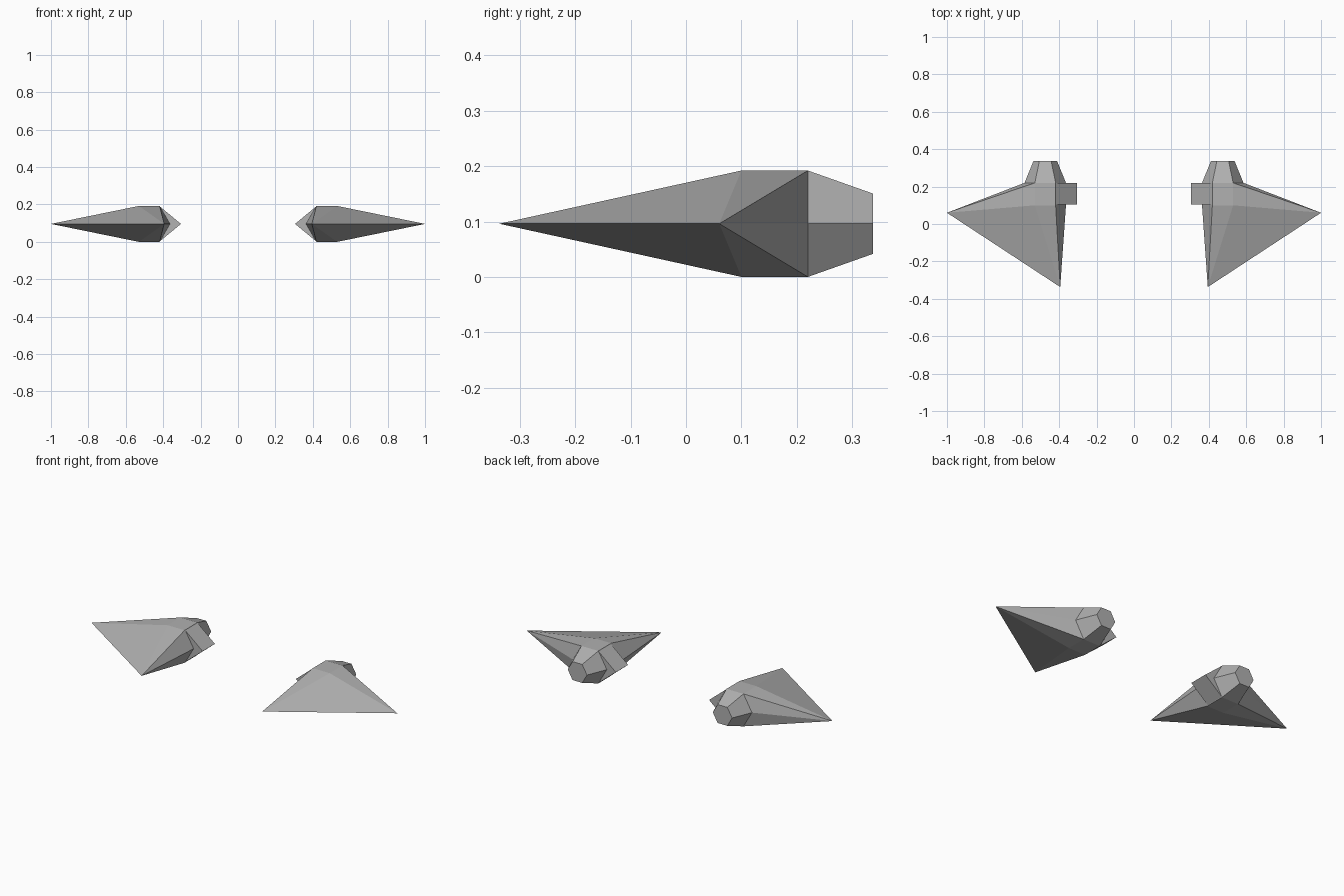
import bpy, bmesh
from math import cos, sin, pi

if "Cube" in bpy.data.objects:
    bpy.data.objects.remove(bpy.data.objects["Cube"])

CX, CZ, R = 0.4745, 0.096, 0.1108      # hexagon centre and radius
Y0, Y1, Y2 = 0.10, 0.22, 0.337         # front ring, rear ring, nozzle end

# Dark grey metal
metal = bpy.data.materials.new("dark_grey")
metal.diffuse_color = (0.44, 0.44, 0.44, 1)
metal.use_nodes = True
metal.node_tree.nodes["Principled BSDF"].inputs["Base Color"].default_value = metal.diffuse_color


def ring(r, y, side):
    return [(side * (CX + r * cos(i * pi / 3)), y, CZ + r * sin(i * pi / 3)) for i in range(6)]


def make(name, bm):
    bmesh.ops.recalc_face_normals(bm, faces=bm.faces)
    me = bpy.data.meshes.new(name)
    bm.to_mesh(me)
    bm.free()
    me.materials.append(metal)
    ob = bpy.data.objects.new(name, me)
    bpy.context.collection.objects.link(ob)


def loft(name, a, b, cap_a=True):
    bm = bmesh.new()
    va = [bm.verts.new(p) for p in a]
    vb = [bm.verts.new(p) for p in b]
    n = len(a)
    for i in range(n):
        j = (i + 1) % n
        bm.faces.new((va[i], va[j], vb[j], vb[i]))
    if cap_a:
        bm.faces.new(va)
    bm.faces.new(vb)
    make(name, bm)


for label, s in (("left", -1), ("right", 1)):
    # Faceted wing: hexagonal core stretched to a front spike and an outer tip
    bm = bmesh.new()
    pts = ring(R, Y0, s) + ring(R, Y1, s) + [(s * 0.3945, -0.337, CZ), (s, 0.06, CZ)]
    for p in pts:
        bm.verts.new(p)
    res = bmesh.ops.convex_hull(bm, input=bm.verts)
    junk = [v for v in set(res["geom_interior"] + res["geom_unused"])
            if isinstance(v, bmesh.types.BMVert)]
    bmesh.ops.delete(bm, geom=junk, context='VERTS')
    bmesh.ops.dissolve_limit(bm, angle_limit=0.005, verts=bm.verts, edges=bm.edges)
    # Open the back, where the nozzle joins
    back = [f for f in bm.faces if all(abs(v.co.y - Y1) < 1e-4 for v in f.verts)]
    bmesh.ops.delete(bm, geom=back, context='FACES')
    make(label + "_wing", bm)

    # Tapered hexagonal nozzle
    loft(label + "_nozzle", ring(R, Y1, s), ring(0.063, Y2, s), cap_a=False)

    # Inner wedge pointing towards the centre
    tri = [(s * 0.42, CZ + 0.095), (s * 0.305, CZ), (s * 0.42, CZ - 0.095)]
    loft(label + "_inner_wedge", [(x, 0.105, z) for x, z in tri], [(x, Y1, z) for x, z in tri])
